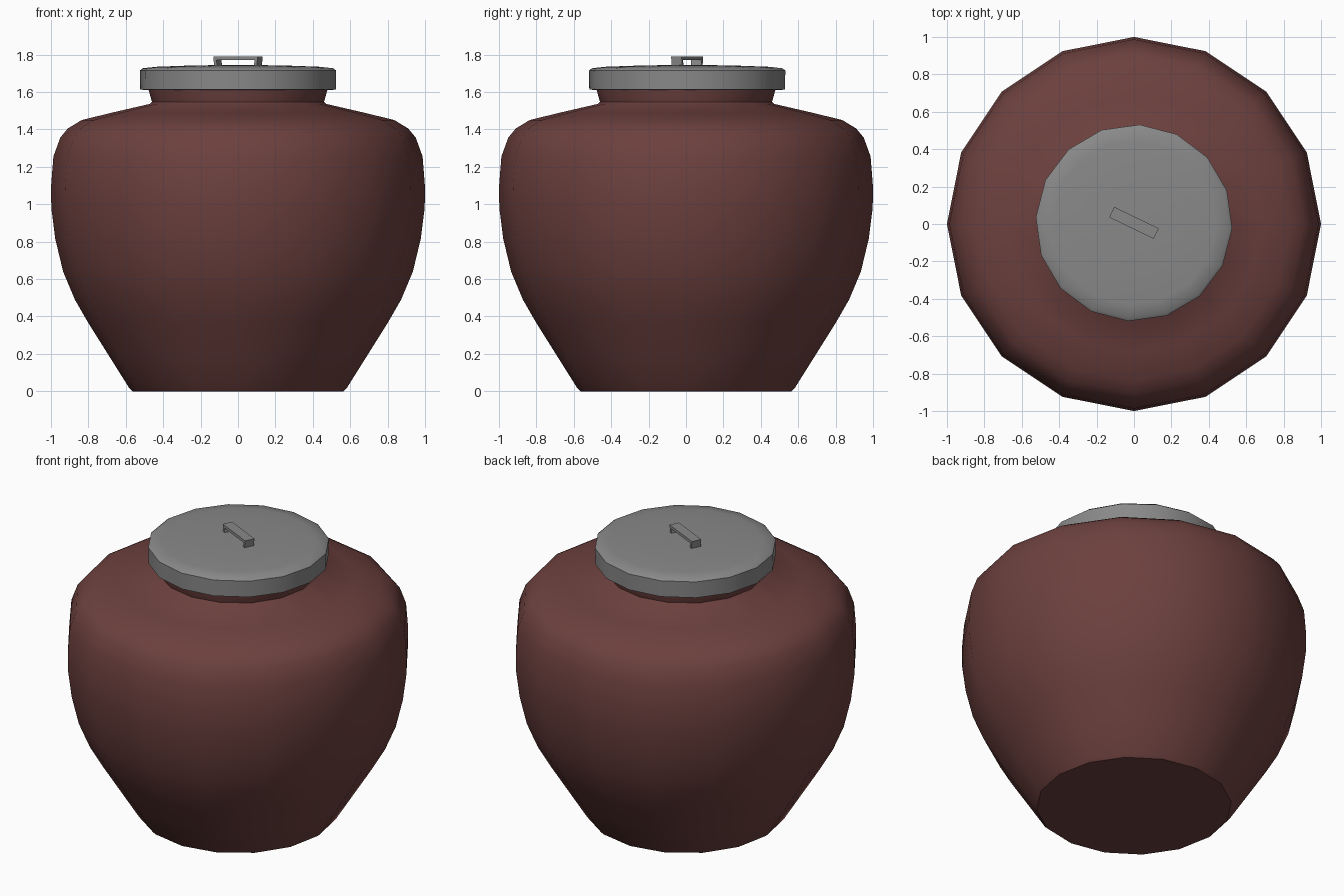
import bpy, bmesh, math
from mathutils import Matrix

if "Cube" in bpy.data.objects:
    bpy.data.objects.remove(bpy.data.objects["Cube"])


def material(name, rgb):
    m = bpy.data.materials.new(name)
    m.diffuse_color = (*rgb, 1)
    m.use_nodes = True
    m.node_tree.nodes["Principled BSDF"].inputs["Base Color"].default_value = m.diffuse_color
    return m


CLAY = material("red brown clay", (0.15, 0.052, 0.048))
GREY = material("grey lid", (0.25, 0.25, 0.25))


def finish(name, bm, mat, angle):
    bmesh.ops.recalc_face_normals(bm, faces=bm.faces)
    me = bpy.data.meshes.new(name)
    bm.to_mesh(me)
    bm.free()
    me.materials.append(mat)
    ob = bpy.data.objects.new(name, me)
    bpy.context.collection.objects.link(ob)
    bpy.ops.object.select_all(action='DESELECT')
    ob.select_set(True)
    bpy.context.view_layer.objects.active = ob
    bpy.ops.object.shade_smooth_by_angle(angle=math.radians(angle))
    return ob


def lathe(name, profile, mat, turn=0.0, sides=16):
    """Revolve (radius, z) points; both ends are closed flat."""
    bm = bmesh.new()
    rings = []
    for r, z in profile:
        rings.append([bm.verts.new((r * math.cos(turn + i * math.tau / sides),
                                    r * math.sin(turn + i * math.tau / sides), z))
                      for i in range(sides)])
    for a, b in zip(rings, rings[1:]):
        for i in range(sides):
            j = (i + 1) % sides
            bm.faces.new((a[i], a[j], b[j], b[i]))
    bm.faces.new(rings[0][::-1])
    bm.faces.new(rings[-1])
    return finish(name, bm, mat, 35)


# Jar body with flared neck hidden under the lid
lathe("jar_body", [
    (0.565, 0), (0.58, 0.015), (0.69, 0.19), (0.80, 0.365), (0.872, 0.49),
    (0.935, 0.64), (0.977, 0.815), (0.998, 0.98), (1.0, 1.09), (0.987, 1.255),
    (0.95, 1.357), (0.91, 1.405), (0.836, 1.45), (0.686, 1.487), (0.47, 1.537),
    (0.46, 1.547), (0.478, 1.612), (0.48, 1.66)], CLAY)

# Lid: overhanging disc with a shallow dome, turned slightly
TURN = math.radians(-3.3)
lid = lathe("lid", [
    (0.505, 1.612), (0.524, 1.613), (0.526, 1.715), (0.51, 1.727),
    (0.44, 1.735), (0.25, 1.742), (0.04, 1.745)], GREY, TURN)
lid.location.y = 0.006

# Strap handle: arch outline swept across its width
L, T, Z0, Z1 = 0.132, 0.018, 1.735, 1.79
arch = [(-L + 0.006, Z0), (-L, Z1), (L, Z1), (L - 0.006, Z0),
        (L - T - 0.006, Z0), (L - T, Z1 - T), (-L + T, Z1 - T), (-L + T + 0.006, Z0)]
bm = bmesh.new()
front = [bm.verts.new((x, -0.031, z)) for x, z in arch]
back = [bm.verts.new((x, 0.031, z)) for x, z in arch]
n = len(arch)
for i in range(n):
    j = (i + 1) % n
    bm.faces.new((front[i], front[j], back[j], back[i]))
# side faces: left leg, top bar, right leg
for s in (front, back):
    for q in ((0, 1, 6, 7), (1, 2, 5, 6), (2, 3, 4, 5)):
        bm.faces.new([s[k] for k in q])
bm.transform(Matrix.Translation((0, 0.006, 0)) @ Matrix.Rotation(math.radians(-25.8), 4, 'Z'))
finish("lid_handle", bm, GREY, 30)
